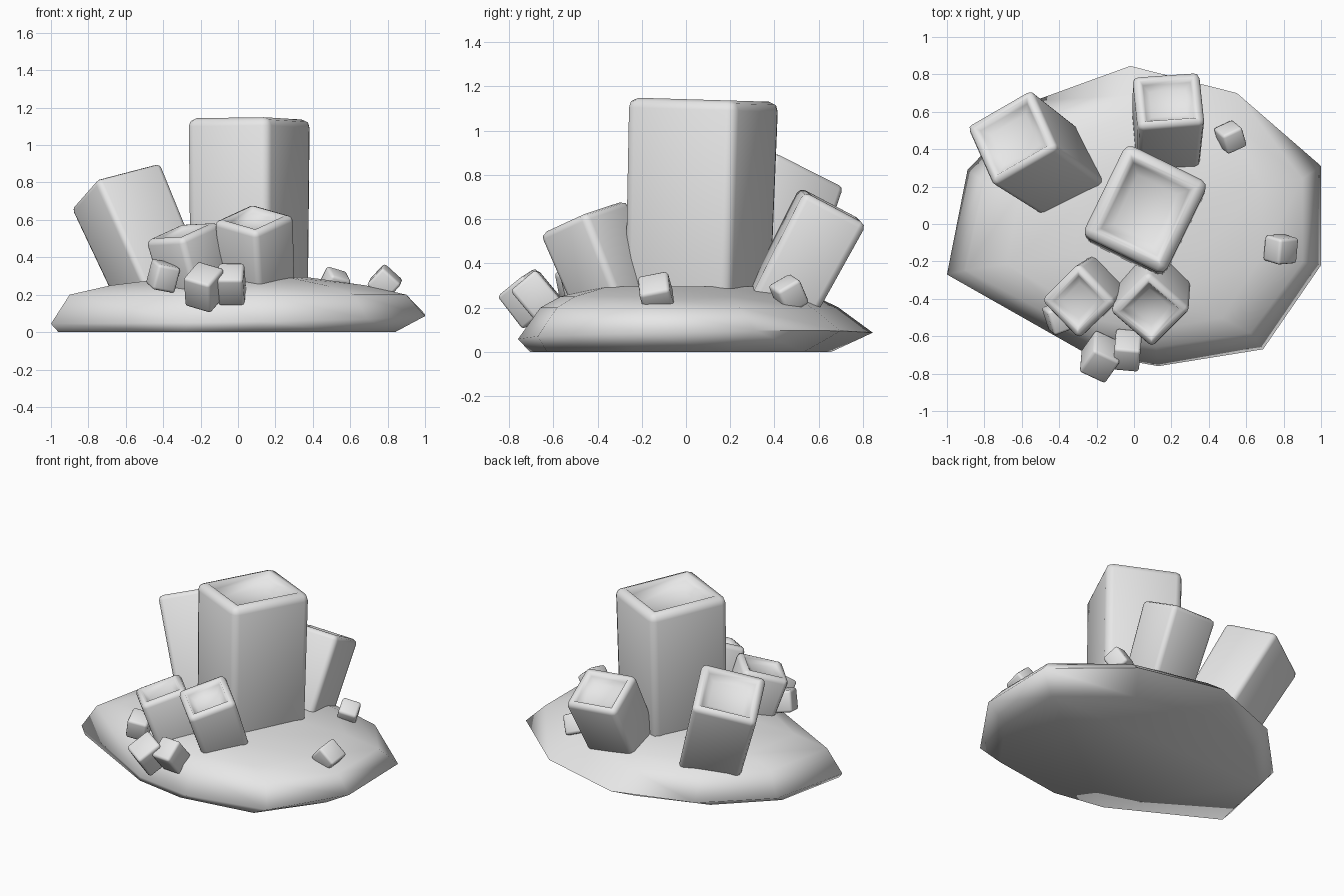
import bpy, bmesh, math
from mathutils import Vector, Matrix, Euler

if "Cube" in bpy.data.objects:
    bpy.data.objects.remove(bpy.data.objects["Cube"])

stone = bpy.data.materials.new("pale_grey_stone")
stone.diffuse_color = (0.8, 0.8, 0.8, 1)
stone.use_nodes = True
stone.node_tree.nodes["Principled BSDF"].inputs["Base Color"].default_value = stone.diffuse_color


def finish(bm, name, matrix=None, angle=75):
    bmesh.ops.recalc_face_normals(bm, faces=bm.faces)
    mesh = bpy.data.meshes.new(name)
    bm.to_mesh(mesh)
    bm.free()
    ob = bpy.data.objects.new(name, mesh)
    bpy.context.collection.objects.link(ob)
    mesh.materials.append(stone)
    if matrix:
        ob.matrix_world = matrix
    bpy.context.view_layer.objects.active = ob
    ob.select_set(True)
    bpy.ops.object.shade_smooth_by_angle(angle=math.radians(angle))
    ob.select_set(False)
    return ob


def crystal(name, top, lean, turn, wide, deep, foot=0.14, taper=0.93, bevel=0.03, dish=0.05):
    """Leaning block with rounded edges and a dished top; lean = x and y shift per unit of height."""
    axis = Vector((lean[0], lean[1], 1))
    length = (top[2] - foot) * axis.length
    axis.normalize()
    side = Vector((math.cos(turn), math.sin(turn), 0))
    side.z = -(side.x * axis.x + side.y * axis.y) / axis.z
    side.normalize()
    rot = Matrix((side, axis.cross(side), axis)).transposed().to_4x4()
    bm = bmesh.new()
    bmesh.ops.create_cube(bm, size=1)
    for v in bm.verts:
        k = taper if v.co.z < 0 else 1
        v.co = Vector((v.co.x * wide * k, v.co.y * deep * k, (v.co.z - 0.5) * length))
    bmesh.ops.bevel(bm, geom=bm.edges[:], offset=bevel, segments=2, profile=0.5, affect='EDGES')
    cap = max(bm.faces, key=lambda f: f.normal.z * 10 + f.calc_center_median().z)
    w = min(wide, deep)
    bmesh.ops.inset_region(bm, faces=[cap], thickness=0.04 * w)
    bmesh.ops.inset_region(bm, faces=[cap], thickness=0.06 * w, depth=-dish * 0.5)
    bmesh.ops.inset_region(bm, faces=[cap], thickness=0.14 * w, depth=-dish * 0.5)
    return finish(bm, name, Matrix.Translation(top) @ rot)


def pebble(name, centre, size, turn):
    """Small block with softened edges."""
    bm = bmesh.new()
    bmesh.ops.create_cube(bm, size=1)
    for v in bm.verts:
        v.co = Vector([c * s for c, s in zip(v.co, size)])
    bmesh.ops.bevel(bm, geom=bm.edges[:], offset=0.016, segments=2, profile=0.5, affect='EDGES')
    rot = Euler([math.radians(a) for a in turn]).to_matrix().to_4x4()
    return finish(bm, name, Matrix.Translation(centre) @ rot)


# Rocky ground slab: one outline repeated as stacked rings
outline = [(-0.02, 0.845), (0.55, 0.70), (1.0, 0.31), (1.0, -0.22), (0.69, -0.67),
           (0.13, -0.76), (-0.26, -0.69), (-1.0, -0.27), (-0.89, 0.29), (-0.53, 0.66)]
# x scale, x shift, y scale, y shift, height (None = sloping rim)
rings = [(0.9, -0.06, 0.85, -0.06, 0.0), (1, 0, 1, 0, None), (0.9, 0.0, 0.84, -0.02, 0.20),
         (0.68, 0.0, 0.72, -0.02, 0.25), (0.34, 0.02, 0.48, -0.03, 0.295)]
bm = bmesh.new()
loops = []
for sx, ox, sy, oy, z in rings:
    loops.append([bm.verts.new((x * sx + ox, y * sy + oy, 0.07 + 0.02 * x + 0.02 * y if z is None else z))
                  for x, y in outline])
n = len(outline)
for low, high in zip(loops, loops[1:]):
    for i in range(n):
        bm.faces.new((low[i], low[(i + 1) % n], high[(i + 1) % n], high[i]))
bm.faces.new(loops[0][::-1])
bm.faces.new(loops[-1])
finish(bm, "ground_slab", angle=110)

# Large crystals
r = math.radians
crystal("main_crystal", (0.06, 0.08, 1.14), (0.0, 0.03), r(-26), 0.49, 0.55, taper=0.97, bevel=0.045, dish=0.08)
crystal("left_crystal", (-0.655, 0.465, 0.785), (-0.44, 0.31), r(30), 0.41, 0.385)
crystal("back_crystal", (0.185, 0.665, 0.66), (0.03, 0.53), r(4), 0.36, 0.32)
crystal("front_crystal", (0.085, -0.465, 0.61), (-0.06, -0.40), r(45), 0.31, 0.31, dish=0.06)
crystal("front_left_crystal", (-0.30, -0.415, 0.54), (-0.26, -0.20), r(-46), 0.29, 0.30, dish=0.03)

# Small loose blocks
pebble("pebble_left", (-0.40, -0.50, 0.30), (0.13, 0.14, 0.14), (15, 10, 20))
pebble("pebble_front", (-0.18, -0.71, 0.24), (0.16, 0.17, 0.19), (35, 15, -25))
pebble("pebble_front_small", (-0.035, -0.675, 0.255), (0.14, 0.15, 0.18), (40, 0, -5))
pebble("pebble_right", (0.785, -0.135, 0.265), (0.135, 0.14, 0.13), (15, 42, 5))
pebble("pebble_back", (0.515, 0.465, 0.26), (0.12, 0.12, 0.13), (30, 15, 25))
